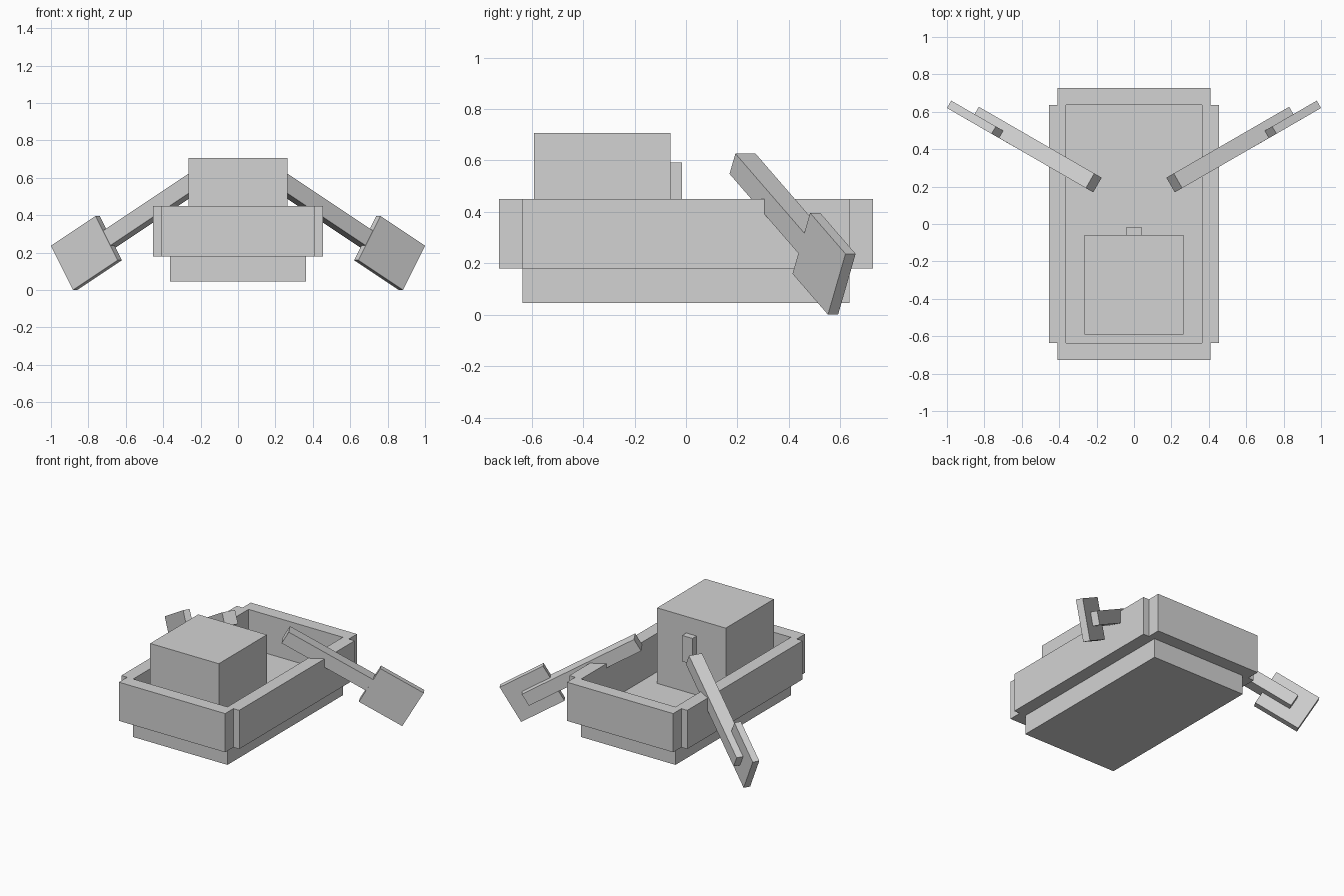
import bpy
import bmesh
from mathutils import Matrix, Vector

if "Cube" in bpy.data.objects:
    bpy.data.objects.remove(bpy.data.objects["Cube"])

grey = bpy.data.materials.new("plain_grey")
grey.diffuse_color = (0.65, 0.65, 0.65, 1)
grey.use_nodes = True
grey.node_tree.nodes["Principled BSDF"].inputs["Base Color"].default_value = grey.diffuse_color


def box(name, lo, hi, matrix=Matrix.Identity(4), mirror=False):
    """Box between two corners of a local frame, optionally flipped across x = 0."""
    lo, hi = Vector(lo), Vector(hi)
    bm = bmesh.new()
    bmesh.ops.create_cube(bm, size=1)
    for v in bm.verts:
        p = Vector(((lo[i] + hi[i]) / 2 + v.co[i] * (hi[i] - lo[i]) for i in range(3)))
        v.co = matrix @ p
        if mirror:
            v.co.x = -v.co.x
    bmesh.ops.recalc_face_normals(bm, faces=bm.faces)
    mesh = bpy.data.meshes.new(name)
    bm.to_mesh(mesh)
    bm.free()
    mesh.materials.append(grey)
    obj = bpy.data.objects.new(name, mesh)
    bpy.context.collection.objects.link(obj)
    return obj


# Hull: floor slab and four separate walls
box("hull_floor", (-0.364, -0.636, 0.045), (0.364, 0.636, 0.18))
box("bow_wall", (-0.41, 0.636, 0.18), (0.41, 0.727, 0.45))
box("stern_wall", (-0.41, -0.727, 0.18), (0.41, -0.636, 0.45))
for side, flip in (("right", False), ("left", True)):
    box(side + "_wall", (0.364, -0.636, 0.18), (0.455, 0.636, 0.45), mirror=flip)

# Cargo chest and its latch
box("chest", (-0.265, -0.59, 0.18), (0.265, -0.06, 0.707))
box("chest_latch", (-0.04, -0.06, 0.41), (0.04, -0.015, 0.592))

# Paddle frame: along the shaft, across its width, and up its blade,
# with the origin at the upper outer corner of the blade tip
along = Vector((0.75, 0.433, -0.5))
across = Vector((0.5, -0.866, 0))
up = Vector((0.433, 0.25, 0.866))
frame = Matrix((along, across, up)).transposed().to_4x4()
frame.translation = Vector((1.0, 0.62, 0.237))

for side, flip in (("right", False), ("left", True)):
    box(side + "_paddle_shaft", (-0.937, -0.091, -0.182), (-0.114, -0.0005, -0.091), frame, flip)
    box(side + "_paddle_blade", (-0.318, -0.0455, -0.273), (0, 0, 0), frame, flip)
